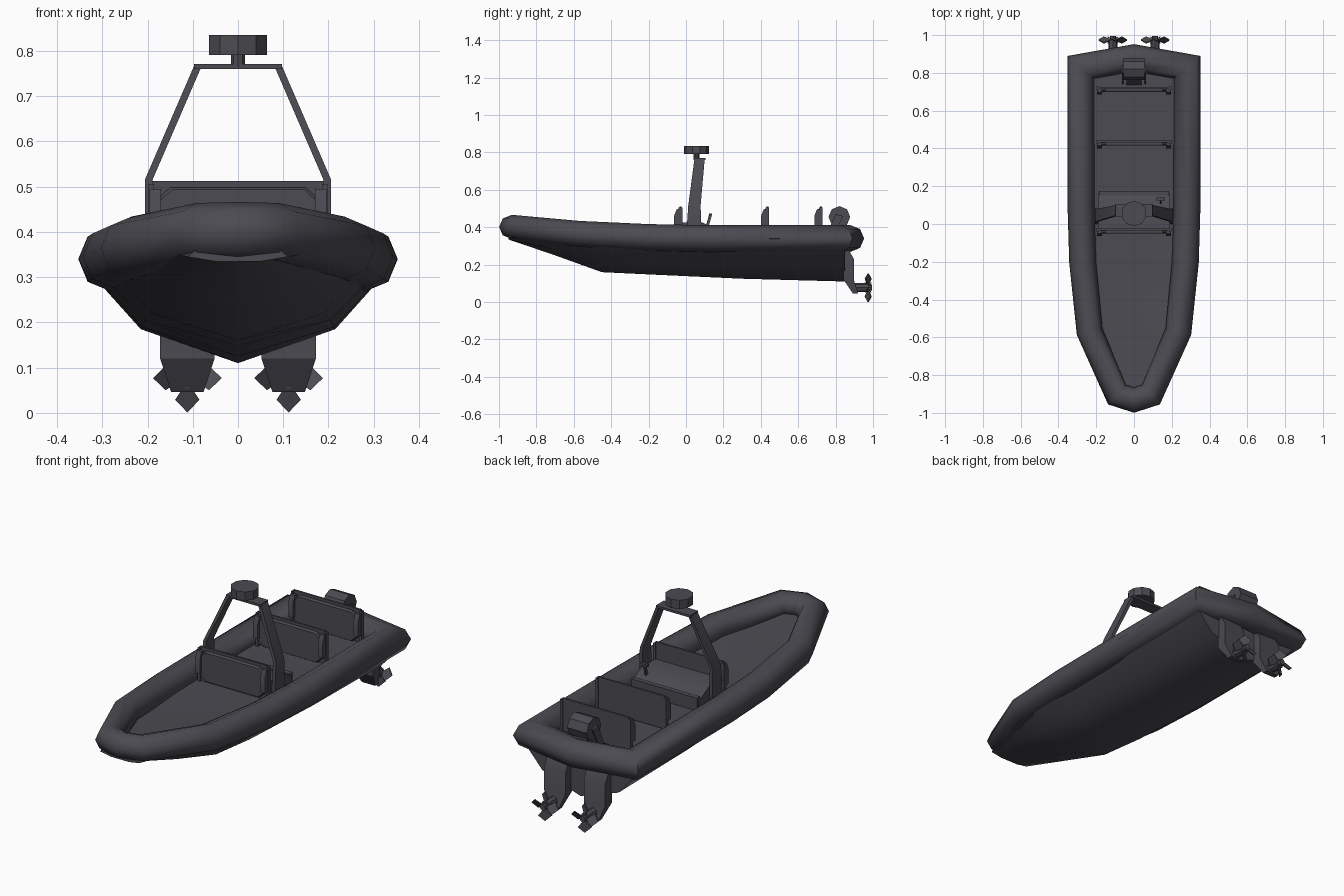
import bpy, bmesh, math
from mathutils import Vector, Matrix

if "Cube" in bpy.data.objects:
    bpy.data.objects.remove(bpy.data.objects["Cube"])

mat = bpy.data.materials.new("charcoal grey")
mat.diffuse_color = (0.07, 0.07, 0.084, 1)
mat.use_nodes = True
mat.node_tree.nodes["Principled BSDF"].inputs["Base Color"].default_value = mat.diffuse_color


def finish(name, bm, angle=30):
    bmesh.ops.recalc_face_normals(bm, faces=bm.faces[:])
    me = bpy.data.meshes.new(name)
    bm.to_mesh(me)
    bm.free()
    me.materials.append(mat)
    me.polygons.foreach_set("use_smooth", [True] * len(me.polygons))
    me.set_sharp_from_angle(angle=math.radians(angle))
    ob = bpy.data.objects.new(name, me)
    bpy.context.collection.objects.link(ob)
    return ob


def loft(name, rings, closed=False, angle=30):
    """Skin a list of equal-length rings; cap the ends unless closed."""
    bm = bmesh.new()
    vs = [[bm.verts.new(p) for p in r] for r in rings]
    n = len(vs[0])
    for i in range(len(vs) if closed else len(vs) - 1):
        a, b = vs[i], vs[(i + 1) % len(vs)]
        for j in range(n):
            k = (j + 1) % n
            bm.faces.new((a[j], a[k], b[k], b[j]))
    if not closed:
        bm.faces.new(vs[0])
        bm.faces.new(vs[-1])
    return finish(name, bm, angle)


def prism(name, pts, axis, lo, hi):
    """Extrude a 2D outline along x (outline y,z) or y (outline x,z)."""
    put = (lambda p, t: (t, p[0], p[1])) if axis == "x" else (lambda p, t: (p[0], t, p[1]))
    return loft(name, [[put(p, t) for p in pts] for t in (lo, hi)])


def box(name, x0, x1, y0, y1, z0, z1):
    return prism(name, [(x0, z0), (x1, z0), (x1, z1), (x0, z1)], "y", y0, y1)


def cylinder(name, centre, r, depth, axis="z", sides=10, angle=30):
    bm = bmesh.new()
    rot = {"z": Matrix(), "x": Matrix.Rotation(math.pi / 2, 4, "Y"),
           "y": Matrix.Rotation(math.pi / 2, 4, "X")}[axis]
    bmesh.ops.create_cone(bm, cap_ends=True, segments=sides, radius1=r, radius2=r,
                          depth=depth, matrix=Matrix.Translation(centre) @ rot)
    return finish(name, bm, angle)


# Inflatable tube: eight-sided section swept with mitres round a closed path
half = [(0, -.932, .402, .064), (.09, -.903, .400, .064), (.235, -.57, .365, .069),
        (.272, -.2, .346, .071), (.281, .1, .34, .071), (.282, .83, .34, .071),
        (0, .88, .34, .071)]
path = half + [(-x, y, z, r) for x, y, z, r in half[-2:0:-1]]
rings = []
for i, (x, y, z, r) in enumerate(path):
    p, q = path[i - 1], path[(i + 1) % len(path)]
    d1 = Vector((x - p[0], y - p[1])).normalized()
    d2 = Vector((q[0] - x, q[1] - y)).normalized()
    n1, n2 = Vector((d1.y, -d1.x)), Vector((d2.y, -d2.x))
    m = (n1 + n2).normalized()
    m /= m.dot(n1)
    rings.append([(x + m.x * r * math.cos(a), y + m.y * r * math.cos(a), z + r * math.sin(a))
                  for a in (k * math.pi / 4 for k in range(8))])
loft("inflatable_tube", rings, closed=True, angle=50)

# V hull flaring out to the tube's widest line, with its deck:
# y, keel z, chine x, chine z, side x, side z, deck x, deck z
stations = [(-.95, .335, .05, .335, .11, .345, .07, .385),
            (-.7, .25, .145, .28, .246, .372, .17, .35),
            (-.45, .16, .19, .22, .315, .355, .23, .335),
            (-.2, .148, .205, .205, .342, .346, .24, .335),
            (.3, .125, .213, .19, .352, .339, .26, .335),
            (.85, .11, .215, .185, .352, .338, .26, .335)]
loft("hull", [[(0, y, kz), (cx, y, cz), (sx, y, sz), (dx, y, dz),
               (-dx, y, dz), (-sx, y, sz), (-cx, y, cz)]
              for y, kz, cx, cz, sx, sz, dx, dz in stations], angle=45)

# Three seat backs: rear plate, chamfered front pad and end posts
for i, y in enumerate((-.02, .445, .73)):
    box(f"seat_plate_{i}", -.19, .19, y - .014, y - .004, .345, .512)
    outline = [(-.15, .345), (.15, .345), (.196, .385), (.196, .455), (.15, .498),
               (-.15, .498), (-.196, .455), (-.196, .385)]
    inner = [(x * .97, .42 + (z - .42) * .95) for x, z in outline]
    loft(f"seat_pad_{i}", [[(x, y - .012, z) for x, z in outline],
                           [(x, y - .024, z) for x, z in outline],
                           [(x, y - .03, z) for x, z in inner]])
    for s in (-1, 1):
        prism(f"seat_post_{i}_{s}", [(y - .02, .335), (y, .335), (y, .505), (y - .02, .505)],
              "x", s * .186, s * .199)
        prism(f"seat_wing_{i}_{s}", [(y - .044, .385), (y - .01, .385), (y - .01, .495),
                                     (y - .03, .495), (y - .044, .46)], "x", s * .17, s * .196)

# Console with sloping dash, rail and throttle
prism("console", [(-.03, .335), (-.03, .425), (.09, .425), (.165, .385), (.165, .335)],
      "x", -.19, .19)
box("dash_rail", -.185, .185, .15, .175, .335, .4)
prism("throttle_lever", [(.105, .4), (.12, .4), (.14, .47), (.125, .475)], "x", .138, .146)
box("throttle_grip", .12, .165, .125, .14, .462, .474)

# Radar arch: bent legs, top plate, stem and drum
for s in (-1, 1):
    loft(f"arch_leg_{s}", [[(s * x, y0, z), (s * (x - .017), y0, z),
                            (s * (x - .017), y1, z), (s * x, y1, z)]
                           for x, y0, y1, z in ((.206, 0, .085, .335), (.206, .012, .078, .515),
                                                (.098, .045, .1, .765))])
box("arch_top", -.097, .097, .04, .105, .76, .771)
cylinder("radar_stem", (0, .055, .78), .016, .03)
cylinder("radar_drum", (0, .055, .813), .067, .044)

# Stern drum on its mount
cylinder("stern_drum", (0, .82, .455), .058, .11, "x", 8)
prism("drum_mount", [(.735, .335), (.86, .335), (.85, .45), (.80, .45)], "x", -.04, .04)
for s in (-1, 1):
    prism(f"drum_bracket_{s}", [(.74, .335), (.78, .335), (.84, .46), (.80, .47)],
          "x", s * .056, s * .064)

# Twin drive legs with gearcases and four-bladed propellers
for s in (-1, 1):
    c = s * .112
    loft(f"drive_leg_{s}", [[(c - w, y0, z), (c + w, y0, z), (c + w, y1, z), (c - w, y1, z)]
                            for w, y0, y1, z in ((.036, .892, .92, .046), (.06, .842, .897, .12),
                                                 (.06, .842, .897, .23), (.06, .82, .86, .3))])
    cylinder(f"gearcase_{s}", (c, .93, .077), .024, .09, "y", 8)
    cylinder(f"prop_hub_{s}", (c, .98, .077), .016, .03, "y", 8)
    for k in range(4):
        spin = Matrix.Translation((c, .974, .077)) @ Matrix.Rotation(k * math.pi / 2, 4, "Y")
        blade = [(.008, 0), (.048, .027), (.076, 0), (.048, -.027)]
        loft(f"prop_blade_{s}_{k}", [[spin @ Vector((t, t * .6 + d, -u)) for u, t in blade]
                                     for d in (-.003, .003)])
